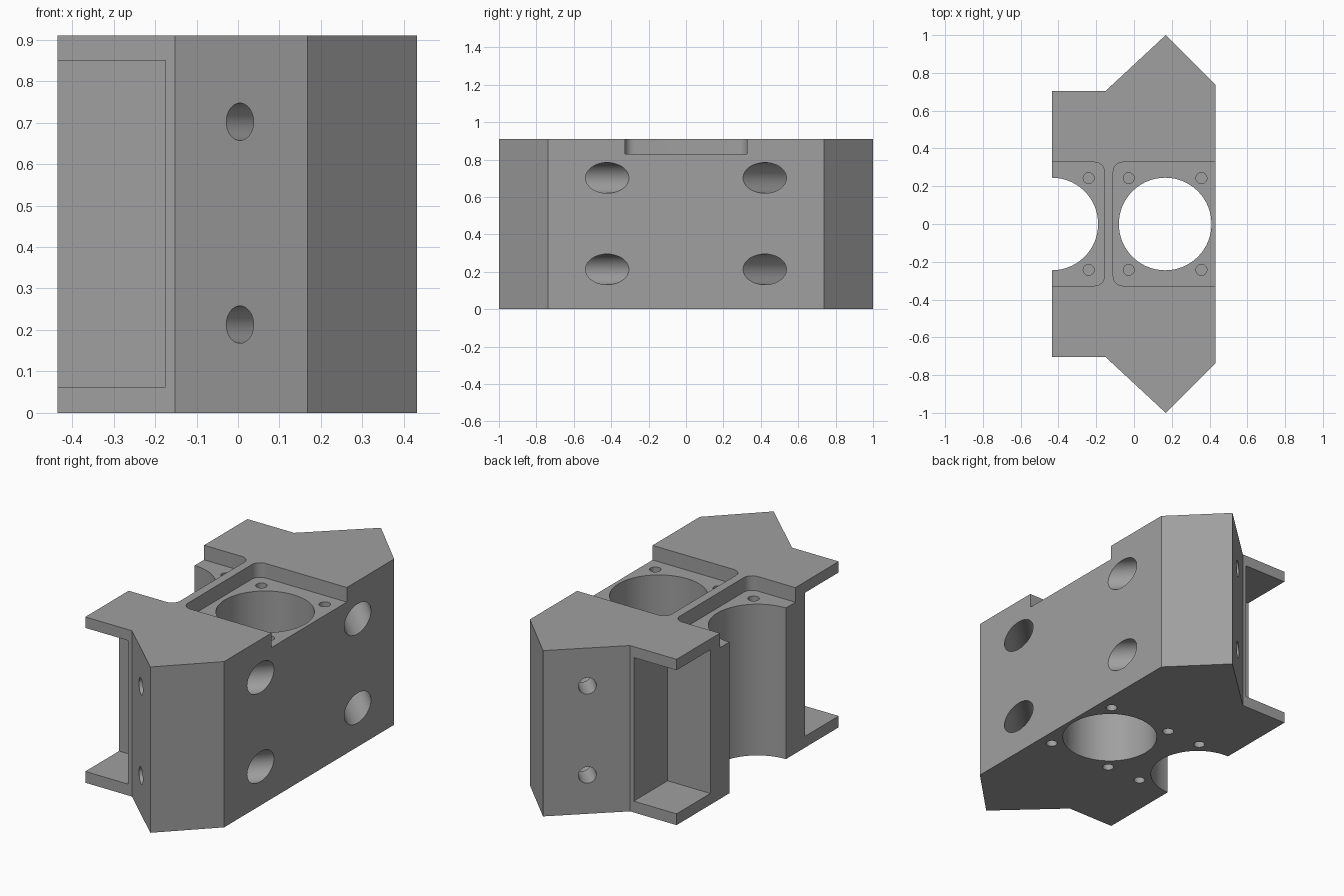
import bpy
import bmesh
import math
from mathutils import Vector

cube = bpy.data.objects.get("Cube")
if cube:
    bpy.data.objects.remove(cube, do_unlink=True)

HEIGHT = 0.91
LEFT, RIGHT = -0.435, 0.432
POCKET_FLOOR = 0.83
BORE_X = 0.165


def prism(name, points, z0, z1):
    """Extrude a closed xy outline from z0 to z1."""
    bm = bmesh.new()
    face = bm.faces.new([bm.verts.new((x, y, z0)) for x, y in points])
    ext = bmesh.ops.extrude_face_region(bm, geom=[face])
    verts = [g for g in ext["geom"] if isinstance(g, bmesh.types.BMVert)]
    bmesh.ops.translate(bm, verts=verts, vec=(0, 0, z1 - z0))
    bmesh.ops.recalc_face_normals(bm, faces=bm.faces)
    mesh = bpy.data.meshes.new(name)
    bm.to_mesh(mesh)
    bm.free()
    obj = bpy.data.objects.new(name, mesh)
    bpy.context.collection.objects.link(obj)
    return obj


def rod(name, start, end, radius, sides=48):
    """Cylinder between two points."""
    a, b = Vector(start), Vector(end)
    bpy.ops.mesh.primitive_cylinder_add(
        vertices=sides, radius=radius, depth=(b - a).length, location=(a + b) / 2,
        rotation=(b - a).to_track_quat("Z", "Y").to_euler())
    obj = bpy.context.object
    obj.name = name
    return obj


def cut(body, cutter):
    """Subtract the cutter from the body, then discard it."""
    cutter.hide_render = True
    mod = body.modifiers.new("cut", "BOOLEAN")
    mod.operation = "DIFFERENCE"
    mod.solver = "EXACT"
    mod.object = cutter
    bpy.context.view_layer.objects.active = body
    bpy.ops.object.modifier_apply(modifier=mod.name)
    bpy.data.objects.remove(cutter, do_unlink=True)


def pocket_outline(inner, outer, half, radius=0.05, steps=8):
    """Rectangle whose two inner corners are rounded."""
    side = 1 if outer > inner else -1
    centre = inner + side * radius
    arc = [(centre - side * radius * math.cos(a), half - radius + radius * math.sin(a))
           for a in (math.pi / 2 * i / steps for i in range(steps + 1))]
    return ([(outer, -half)] + [(x, -y) for x, y in reversed(arc)]
            + arc + [(outer, half)])


# Main block outline, mirrored front to back
half = [(LEFT, 0.703), (-0.152, 0.703), (0.168, 1.0), (RIGHT, 0.737)]
block = prism("mounting_block", half + [(x, -y) for x, y in reversed(half)], 0, HEIGHT)

# Shallow seats in the top face
cut(block, prism("right_seat", pocket_outline(-0.11, 0.6, 0.327), POCKET_FLOOR, 1.1))
cut(block, prism("left_seat", pocket_outline(-0.157, -0.6, 0.327), POCKET_FLOOR, 1.1))

# Full bore and half bore
for x in (BORE_X, LEFT):
    cut(block, rod("bore", (x, 0, -0.2), (x, 0, 1.2), 0.245, 96))

for s in (-1, 1):
    # Corner cavities with thin plates above and below
    cavity = [(-0.6, s * 0.41), (-0.175, s * 0.41), (-0.175, s * 0.9), (-0.6, s * 0.9)]
    cut(block, prism("corner_cavity", cavity, 0.062, 0.85))

    # Blind screw holes around the bores, top and bottom
    for x in (-0.24, -0.028, 0.357):
        y = s * 0.243
        cut(block, rod("top_screw_hole", (x, y, POCKET_FLOOR - 0.2), (x, y, 1), 0.029, 24))
        cut(block, rod("bottom_screw_hole", (x, y, -0.1), (x, y, 0.2), 0.029, 24))

    # Diagonal bolt holes with deep counterbores
    for z in (0.213, 0.702):
        origin = Vector((RIGHT, s * 0.421, z))
        axis = Vector((-1, s, 0)).normalized()
        cut(block, rod("counterbore", origin - axis * 0.25, origin + axis * 0.46, 0.082))
        cut(block, rod("bolt_hole", origin + axis * 0.4, origin + axis * 0.8, 0.045))

# Plain grey finish
grey = bpy.data.materials.new("plain_grey")
grey.use_nodes = True
colour = (0.35, 0.35, 0.35, 1)
grey.diffuse_color = colour
grey.node_tree.nodes["Principled BSDF"].inputs["Base Color"].default_value = colour
block.data.materials.clear()
block.data.materials.append(grey)
for poly in block.data.polygons:
    poly.material_index = 0

bpy.ops.object.select_all(action="DESELECT")
block.select_set(True)
bpy.context.view_layer.objects.active = block
bpy.ops.object.shade_smooth_by_angle(angle=math.radians(30))
